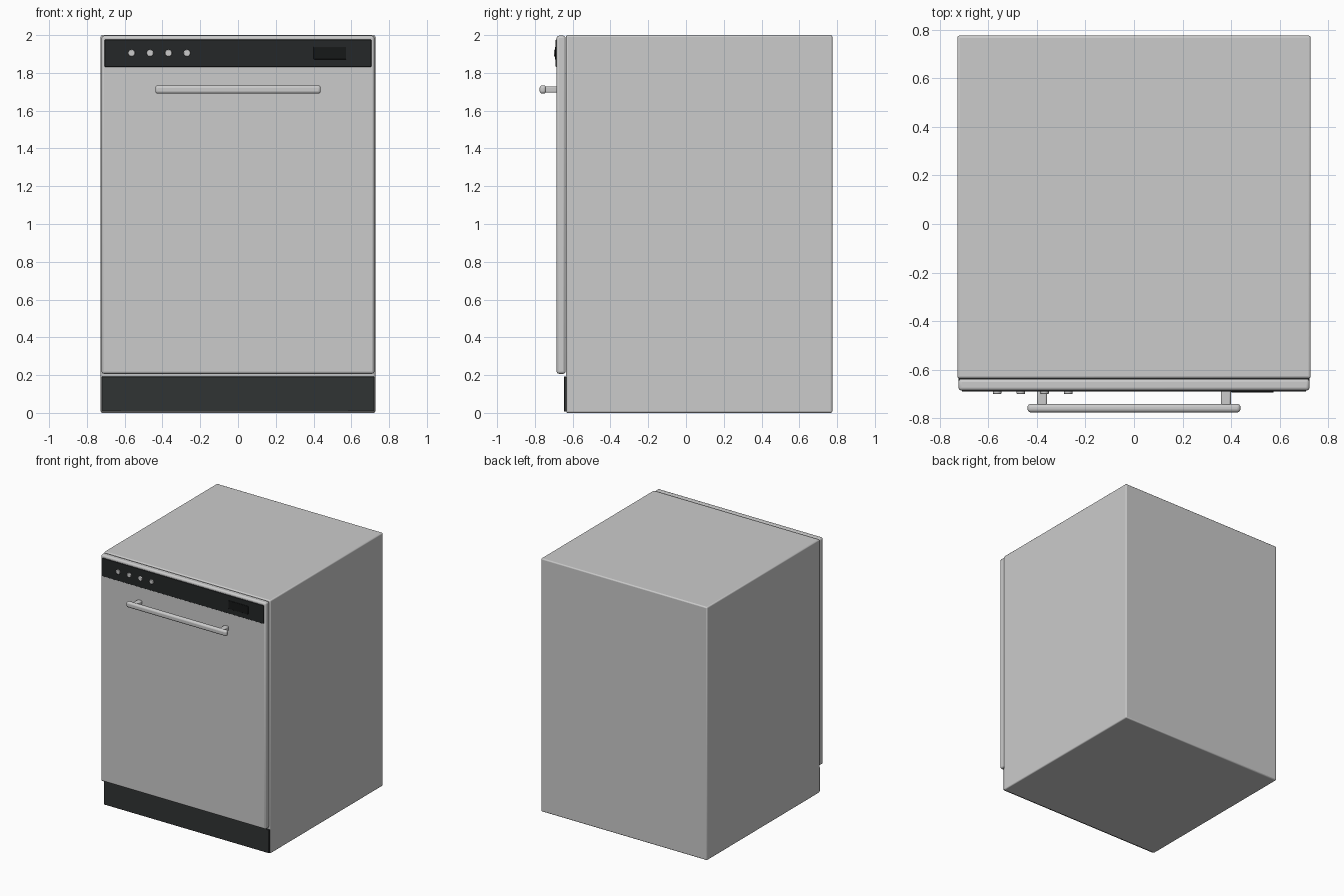
import bpy
import math

if "Cube" in bpy.data.objects:
    bpy.data.objects.remove(bpy.data.objects["Cube"])


def material(name, rgb):
    mat = bpy.data.materials.new(name)
    mat.diffuse_color = (*rgb, 1)
    mat.use_nodes = True
    mat.node_tree.nodes["Principled BSDF"].inputs["Base Color"].default_value = mat.diffuse_color
    return mat


def finish(ob, name, bevel, segments, mat):
    ob.name = name
    if bevel:
        mod = ob.modifiers.new("edge_round", 'BEVEL')
        mod.width = bevel
        mod.segments = segments
        mod.limit_method = 'ANGLE'
    if mat:
        ob.data.materials.append(mat)
    bpy.ops.object.shade_smooth_by_angle(angle=math.radians(35))
    return ob


def box(name, x, y, z, bevel=0.0, segments=3, mat=None):
    """Box from (min, max) ranges along each axis."""
    bpy.ops.mesh.primitive_cube_add(size=1, location=[(r[0] + r[1]) / 2 for r in (x, y, z)])
    ob = bpy.context.object
    ob.scale = [r[1] - r[0] for r in (x, y, z)]
    bpy.ops.object.transform_apply(location=False, rotation=False, scale=True)
    return finish(ob, name, bevel, segments, mat)


def button(name, x, z, radius, y0, y1):
    """Round button facing the front."""
    bpy.ops.mesh.primitive_cylinder_add(vertices=24, radius=radius, depth=y1 - y0,
                                        location=(x, (y0 + y1) / 2, z),
                                        rotation=(math.pi / 2, 0, 0))
    return finish(bpy.context.object, name, 0.003, 2, None)


black = material("panel_black", (0.018, 0.02, 0.021))
charcoal = material("kick_charcoal", (0.03, 0.033, 0.034))
screen = material("display_black", (0.008, 0.009, 0.009))

# Cabinet and door
box("cabinet", (-0.727, 0.727), (-0.635, 0.775), (0, 2.0), 0.009)
box("door", (-0.722, 0.722), (-0.685, -0.637), (0.207, 1.997), 0.013)

# Kick plate
box("kick_plate", (-0.722, 0.722), (-0.646, -0.63), (0.007, 0.192), 0.003, 2, charcoal)

# Control panel with display and buttons
box("control_panel", (-0.707, 0.707), (-0.690, -0.675), (1.832, 1.976), 0.003, 2, black)
box("display", (0.40, 0.573), (-0.694, -0.685), (1.872, 1.937), 0.002, 2, screen)
for i in range(4):
    button(f"button_{i + 1}", -0.563 + i * 0.0975, 1.905, 0.018, -0.699, -0.685)

# Bar handle on two posts
box("handle_bar", (-0.438, 0.438), (-0.775, -0.740), (1.690, 1.734), 0.014, 4)
for side, label in ((-1, "left"), (1, "right")):
    box(f"handle_post_{label}", (side * 0.378 - 0.02, side * 0.378 + 0.02),
        (-0.748, -0.68), (1.695, 1.729), 0.007, 3)
